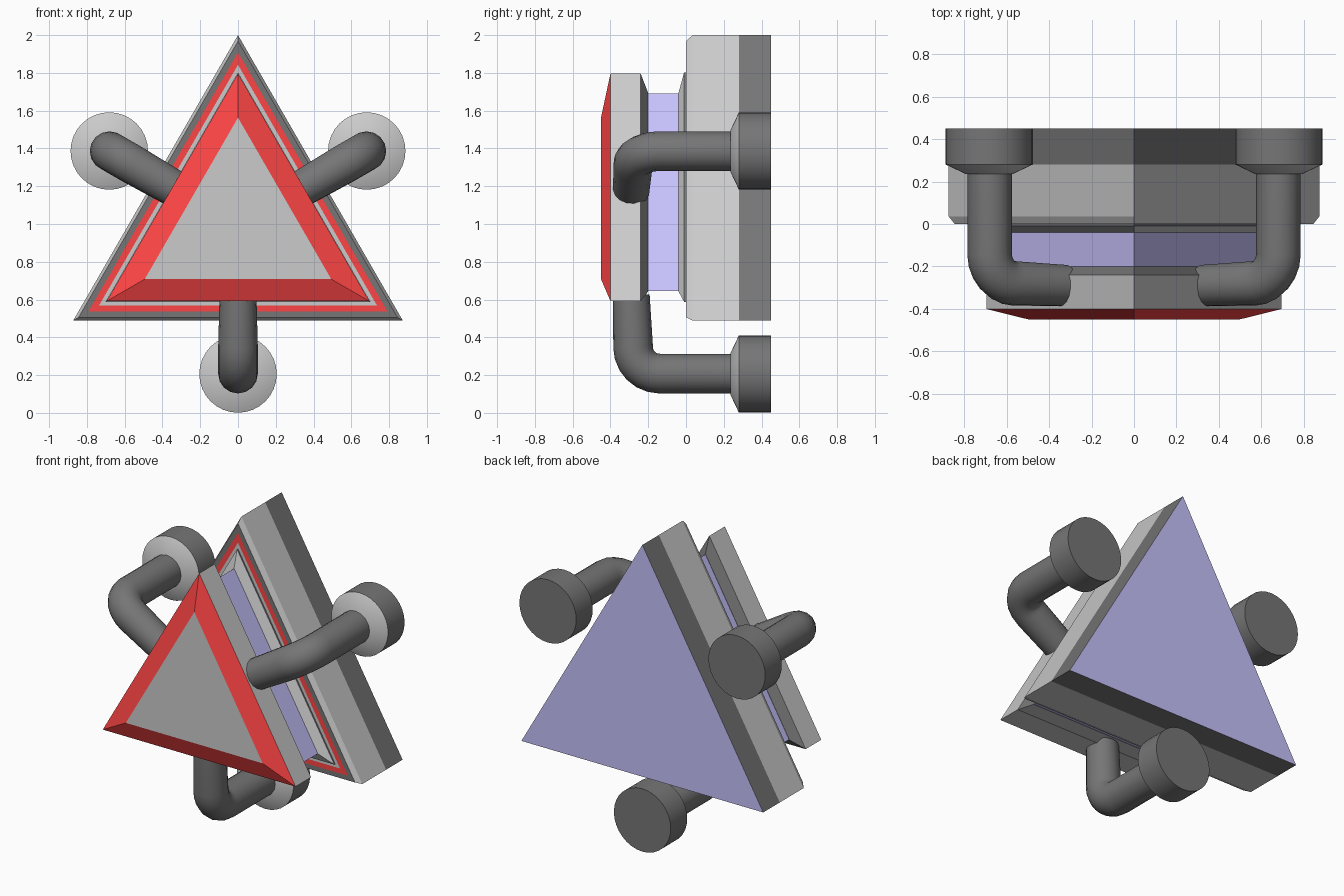
import bpy, bmesh, math
from math import sin, cos, pi, radians

if "Cube" in bpy.data.objects:
    bpy.data.objects.remove(bpy.data.objects["Cube"])

CZ = 0.993  # height of the common centre


def material(name, rgb):
    m = bpy.data.materials.new(name)
    m.diffuse_color = (*rgb, 1)
    m.use_nodes = True
    m.node_tree.nodes["Principled BSDF"].inputs["Base Color"].default_value = m.diffuse_color
    return m


GREY, DARK, RED, BLUE = range(4)
MATS = [material("grey", (0.8, 0.8, 0.8)), material("dark", (0.18, 0.18, 0.18)),
        material("red", (1.0, 0.06, 0.06)), material("violet", (0.57, 0.54, 0.98))]


def smooth(ob):
    bpy.ops.object.select_all(action='DESELECT')
    ob.select_set(True)
    bpy.context.view_layer.objects.active = ob
    bpy.ops.object.shade_smooth_by_angle(angle=radians(35))


def loft(name, sides, profile, caps, cx=0, cz=CZ):
    """Rings of (radius, y, colour of the band leading to this ring), back to front."""
    bm = bmesh.new()
    rings = []
    for r, y, _ in profile:
        rings.append([bm.verts.new((cx + r * cos(pi / 2 + 2 * pi * i / sides), y,
                                    cz + r * sin(pi / 2 + 2 * pi * i / sides)))
                      for i in range(sides)])
    for k in range(1, len(rings)):
        a, b = rings[k - 1], rings[k]
        for i in range(sides):
            j = (i + 1) % sides
            bm.faces.new((a[i], a[j], b[j], b[i])).material_index = profile[k][2]
    bm.faces.new(rings[0]).material_index = caps[0]
    bm.faces.new(rings[-1]).material_index = caps[1]
    bmesh.ops.recalc_face_normals(bm, faces=bm.faces)
    me = bpy.data.meshes.new(name)
    bm.to_mesh(me)
    bm.free()
    for m in MATS:
        me.materials.append(m)
    ob = bpy.data.objects.new(name, me)
    bpy.context.collection.objects.link(ob)
    return ob


# Large back plate with coloured border rings and a raised inner slope
loft("back_plate", 3, [(1.007, 0.45, DARK), (1.007, 0.28, DARK), (1.007, 0.035, GREY),
                       (0.975, 0.0, GREY), (0.915, 0.0, DARK), (0.85, 0.0, RED),
                       (0.81, 0.0, GREY), (0.81, -0.01, DARK), (0.70, -0.04, GREY)],
     (BLUE, GREY))

# Core between the plates
loft("core", 3, [(0.697, -0.03, BLUE), (0.697, -0.21, BLUE)], (BLUE, BLUE))

# Front plate with a wide red bevel
loft("front_plate", 3, [(0.70, -0.20, DARK), (0.803, -0.24, DARK), (0.803, -0.40, GREY),
                        (0.57, -0.45, RED)], (DARK, GREY))

# Three feet with bent arms reaching the front plate
for n, deg in enumerate((-90, 30, 150), 1):
    dx, dz = cos(radians(deg)), sin(radians(deg))
    smooth(loft(f"foot_{n}", 32, [(0.205, 0.45, DARK), (0.205, 0.28, DARK),
                                  (0.11, 0.235, GREY)], (DARK, GREY), 0.787 * dx, CZ + 0.787 * dz))

    # path as (distance from centre, y, thickness factor)
    path = [(0.785, 0.25, 1.0)]
    path += [(0.645 + 0.14 * cos(t), -0.14 - 0.14 * sin(t), 1.0)
             for t in (radians(15 * k) for k in range(7))]
    path.append((0.37, -0.29, 0.93))
    cu = bpy.data.curves.new(f"arm_{n}", 'CURVE')
    cu.dimensions = '3D'
    cu.bevel_depth = 0.105
    cu.bevel_resolution = 6
    cu.use_fill_caps = True
    sp = cu.splines.new('POLY')
    sp.points.add(len(path) - 1)
    for p, (d, y, s) in zip(sp.points, path):
        p.co = (d * dx, y, CZ + d * dz, 1)
        p.radius = s
    cu.materials.append(MATS[DARK])
    arm = bpy.data.objects.new(f"arm_{n}", cu)
    bpy.context.collection.objects.link(arm)
    bpy.ops.object.select_all(action='DESELECT')
    arm.select_set(True)
    bpy.context.view_layer.objects.active = arm
    bpy.ops.object.convert(target='MESH')
    smooth(bpy.context.view_layer.objects.active)
